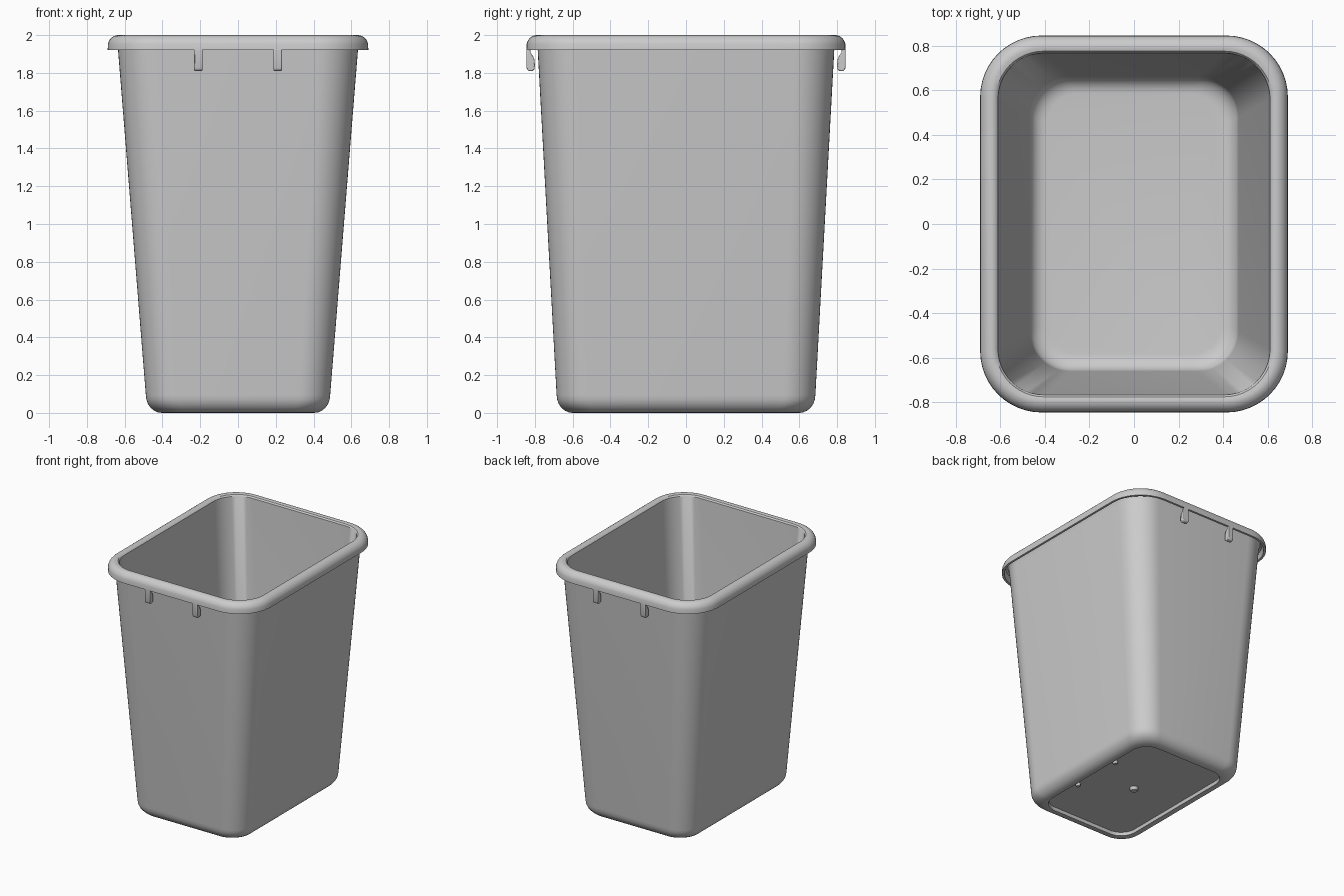
import bpy, bmesh, math

if "Cube" in bpy.data.objects:
    bpy.data.objects.remove(bpy.data.objects["Cube"])

CORNER = 12  # segments per rounded corner


def ring(bm, hx, hy, r, z):
    """One rounded-rectangle loop of vertices."""
    verts = []
    for q, (sx, sy) in enumerate([(1, 1), (-1, 1), (-1, -1), (1, -1)]):
        for i in range(CORNER + 1):
            a = math.pi / 2 * (q + i / CORNER)
            verts.append(bm.verts.new((sx * (hx - r) + r * math.cos(a),
                                       sy * (hy - r) + r * math.sin(a), z)))
    return verts


def finish(bm, name, angle=35):
    bmesh.ops.recalc_face_normals(bm, faces=bm.faces)
    me = bpy.data.meshes.new(name)
    bm.to_mesh(me)
    bm.free()
    ob = bpy.data.objects.new(name, me)
    bpy.context.collection.objects.link(ob)
    bpy.ops.object.select_all(action='DESELECT')
    ob.select_set(True)
    bpy.context.view_layer.objects.active = ob
    bpy.ops.object.shade_smooth_by_angle(angle=math.radians(angle))
    return ob


# Bin shell: half width, half depth, corner radius, height
profile = [(0.385, 0.58, 0.125, 0.025), (0.39, 0.585, 0.13, 0.0)]
for i in range(7):  # outer bottom fillet
    a = math.pi / 2 * i / 6
    s, c = 0.085 * math.sin(a), 0.095 * (1 - math.cos(a))
    profile.append((0.403 + s, 0.60 + s, 0.14 + s * 0.3, c))
profile += [
    (0.635, 0.785, 0.21, 1.92),    # outer wall top
    (0.638, 0.788, 0.213, 1.955),  # hollow underside of rim
    (0.645, 0.797, 0.22, 1.968),
    (0.66, 0.813, 0.24, 1.962),
    (0.67, 0.825, 0.255, 1.945),
    (0.673, 0.828, 0.26, 1.92),
    (0.69, 0.845, 0.275, 1.92),    # rolled rim outside
]
for i in range(1, 8):
    a = math.pi / 2 * i / 7
    d = 0.055 * (1 - math.cos(a))
    profile.append((0.69 - d, 0.845 - d, 0.275 - d, 1.94 + 0.06 * math.sin(a)))
profile += [(0.62, 0.775, 0.215, 1.996), (0.61, 0.766, 0.205, 1.985)]
for i in range(7):  # inner wall foot and floor fillet
    a = math.pi / 2 * i / 6
    s, c = 0.075 * (1 - math.sin(a * 1.0)), 0.075 * (1 - math.cos(a))
    profile.append((0.468 - c, 0.66 - c, 0.18 - c * 0.5, 0.04 + s))

bm = bmesh.new()
rings = [ring(bm, *p) for p in profile]
for lo, hi in zip(rings, rings[1:]):
    n = len(lo)
    for i in range(n):
        j = (i + 1) % n
        bm.faces.new((lo[i], lo[j], hi[j], hi[i]))
bm.faces.new(rings[0])
bm.faces.new(rings[-1])
finish(bm, "bin_shell")

# Hanging tabs under the rim, two at the front and two at the back
tab = [(0.845, 1.93), (0.845, 1.83), (0.84, 1.815), (0.83, 1.81), (0.81, 1.81),
       (0.802, 1.82), (0.80, 1.84), (0.802, 1.87), (0.81, 1.89), (0.822, 1.905), (0.826, 1.93)]
for side, sy in (("front", -1), ("back", 1)):
    for lr, cx in (("left", -0.21), ("right", 0.21)):
        bm = bmesh.new()
        face = bm.faces.new([bm.verts.new((cx - 0.022, sy * y, z)) for y, z in tab])
        new = bmesh.ops.extrude_face_region(bm, geom=[face])["geom"]
        bmesh.ops.translate(bm, vec=(0.044, 0, 0),
                            verts=[v for v in new if isinstance(v, bmesh.types.BMVert)])
        ob = finish(bm, f"rim_tab_{side}_{lr}")
        bev = ob.modifiers.new("soft_edges", 'BEVEL')
        bev.width, bev.segments = 0.005, 2

# Small moulding pips on the recessed underside
for name, x, y, r in (("centre_pip", 0, 0, 0.035),
                      ("edge_pip_a", 0.355, 0.21, 0.022), ("edge_pip_b", 0.355, -0.21, 0.022)):
    bm = bmesh.new()
    bmesh.ops.create_cone(bm, cap_ends=True, segments=20, radius1=r * 0.7, radius2=r, depth=0.026)
    bmesh.ops.translate(bm, vec=(x, y, 0.015), verts=bm.verts)
    finish(bm, name)
